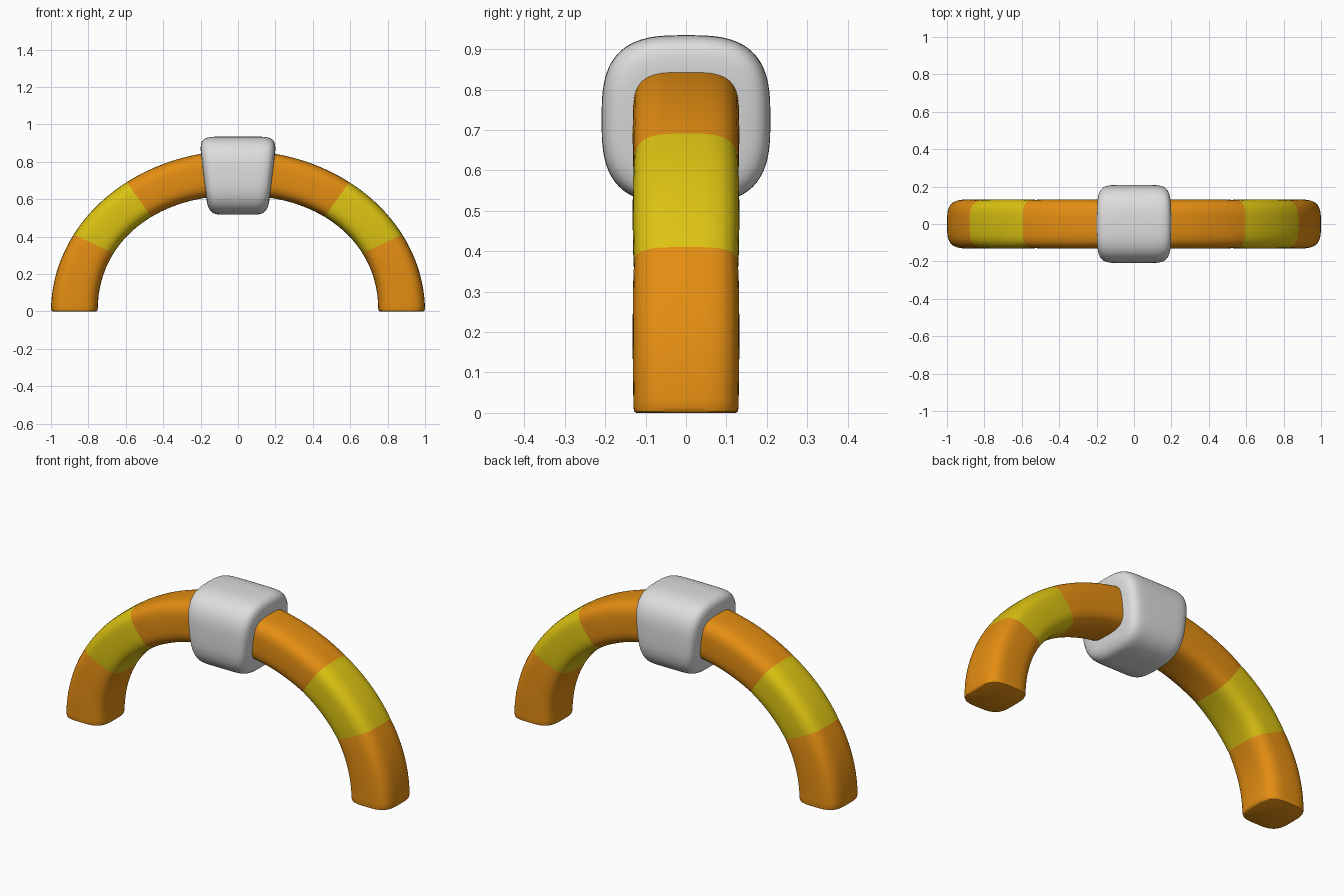
import bpy, bmesh
from math import sin, cos, pi, radians

cube = bpy.data.objects.get("Cube")
if cube:
    bpy.data.objects.remove(cube, do_unlink=True)


def material(name, rgb):
    m = bpy.data.materials.new(name)
    m.use_nodes = True
    m.diffuse_color = (*rgb, 1)
    m.node_tree.nodes["Principled BSDF"].inputs["Base Color"].default_value = (*rgb, 1)
    return m


ORANGE = material("orange", (0.78, 0.27, 0.006))
YELLOW = material("yellow", (0.72, 0.55, 0.006))
GREY = material("light grey", (0.73, 0.73, 0.73))


def spow(v, e):
    return (1 if v >= 0 else -1) * abs(v) ** e


def rounded_section(n, sides):
    """Unit rounded square as a list of (across, up) pairs."""
    return [(spow(cos(2 * pi * i / sides), 2 / n), spow(sin(2 * pi * i / sides), 2 / n))
            for i in range(sides)]


def loft(name, rings, mat):
    """Skin closed rings of points and cap both ends."""
    bm = bmesh.new()
    loops = [[bm.verts.new(p) for p in ring] for ring in rings]
    for a, b in zip(loops, loops[1:]):
        for i in range(len(a)):
            j = (i + 1) % len(a)
            bm.faces.new((a[i], a[j], b[j], b[i]))
    bm.faces.new(loops[0])
    bm.faces.new(loops[-1])
    bmesh.ops.recalc_face_normals(bm, faces=bm.faces)
    mesh = bpy.data.meshes.new(name)
    bm.to_mesh(mesh)
    bm.free()
    mesh.materials.append(mat)
    obj = bpy.data.objects.new(name, mesh)
    bpy.context.collection.objects.link(obj)
    bpy.ops.object.select_all(action="DESELECT")
    obj.select_set(True)
    bpy.context.view_layer.objects.active = obj
    bpy.ops.object.shade_smooth_by_angle(angle=radians(40))


ARM = rounded_section(3.5, 48)


def arch_ring(deg, side, scale=1.0, bulge=1.0):
    """Cross-section of the arch between its outer and inner curves."""
    a = radians(deg)
    outer = (cos(a), 0.86 * sin(a))
    inner = (0.75 * spow(cos(a), 0.93), 0.62 * spow(sin(a), 0.93))
    ring = []
    for v, u in ARM:
        k = 0.5 + 0.5 * u * scale
        x = inner[0] + (outer[0] - inner[0]) * k
        z = inner[1] + (outer[1] - inner[1]) * k
        ring.append((side * x, v * 0.132 * scale * bulge, z))
    return ring


def arch_segment(name, start, end, side, mat, rounded_foot=False):
    steps = 12
    rings = []
    for i in range(steps + 1):
        t = i / steps
        # sides swell very slightly between the joints
        rings.append(arch_ring(start + (end - start) * t, side,
                               bulge=0.975 + 0.025 * sin(pi * t) ** 0.5 if t < 1 else 0.975))
    if rounded_foot:
        rings[0] = arch_ring(0.9, side, 1.0, 0.985)
        rings[:0] = [arch_ring(0, side, 0.93), arch_ring(0.2, side, 0.97)]
    loft(name, rings, mat)


# Three banded segments on each side of the arch
for label, side in (("left", 1), ("right", -1)):
    arch_segment(label + "_lower_segment", 0, 28.5, side, ORANGE, True)
    arch_segment(label + "_middle_segment", 28.5, 53.5, side, YELLOW)
    arch_segment(label + "_upper_segment", 53.5, 84, side, ORANGE)

# Rounded keystone block, narrower towards the bottom
KEY = rounded_section(3.0, 64)
key_rings = []
count = 40
for i in range(count + 1):
    phi = (-0.5 + i / count) * pi * 0.998
    x, s = spow(sin(phi), 2 / 7), spow(cos(phi), 2 / 7)
    ring = []
    for v, u in KEY:
        z = 0.726 + 0.209 * u * s
        half_width = 0.203 - 0.12 * (0.88 - z)
        ring.append((x * half_width, 0.209 * v * s, z))
    key_rings.append(ring)
loft("keystone_block", key_rings, GREY)
